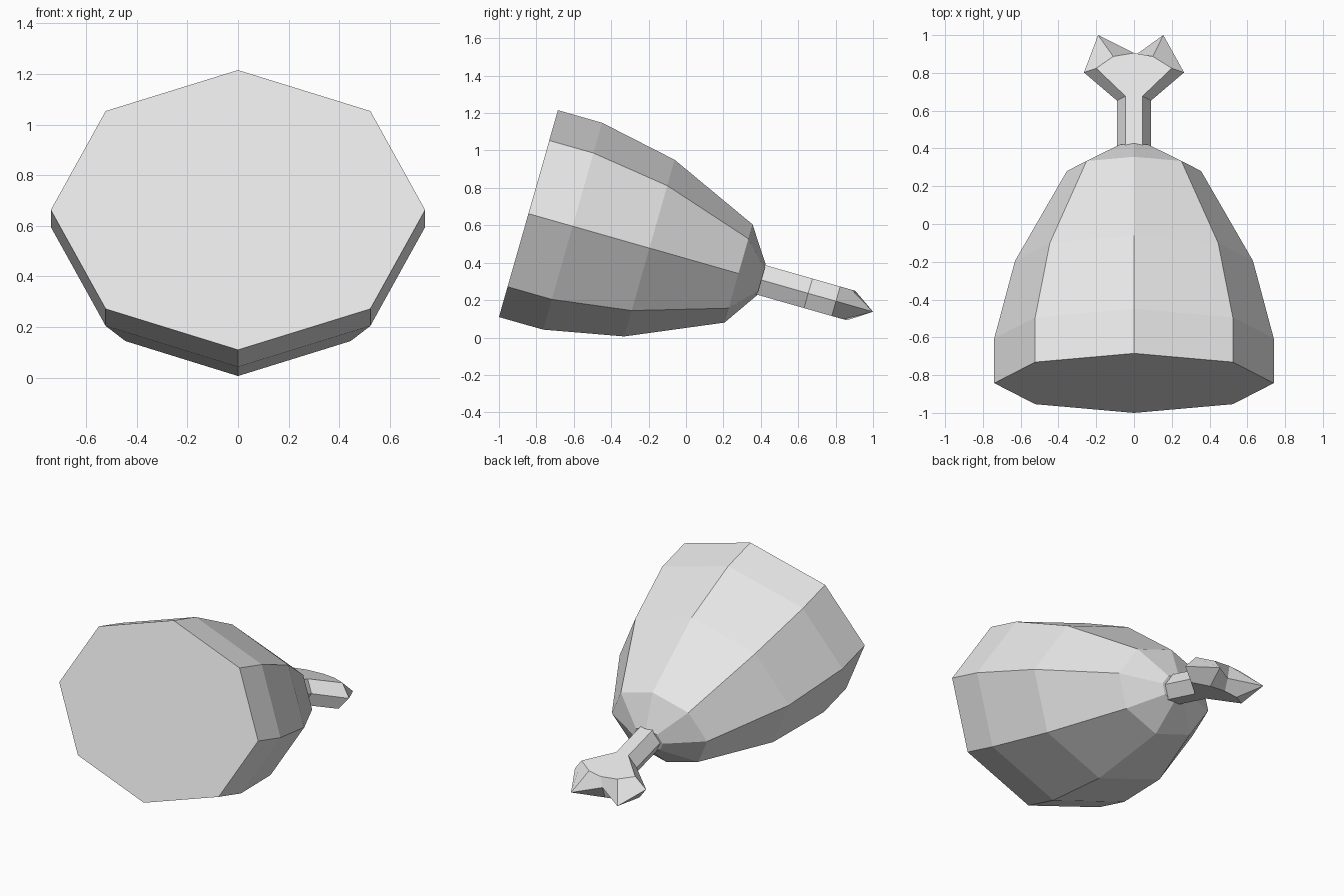
import bpy, bmesh, math
from mathutils import Matrix, Vector

cube = bpy.data.objects.get("Cube")
if cube:
    bpy.data.objects.remove(cube, do_unlink=True)

# One plain colour throughout
grey = bpy.data.materials.new("light_grey")
grey.use_nodes = True
grey.diffuse_color = (0.8, 0.8, 0.8, 1)
grey.node_tree.nodes["Principled BSDF"].inputs["Base Color"].default_value = (0.8, 0.8, 0.8, 1)

# Local frame: y runs along the leg from the cut face, tilted down to the bone
TILT = Matrix.Translation((0, -0.8425, 0.6625)) @ Matrix.Rotation(math.radians(-15.9), 4, "X")


def loft(name, rings, caps=True):
    """Skin equal-length closed rings and cap both ends."""
    bm = bmesh.new()
    loops = [[bm.verts.new(Vector(p)) for p in ring] for ring in rings]
    n = len(loops[0])
    for a, b in zip(loops, loops[1:]):
        for i in range(n):
            j = (i + 1) % n
            bm.faces.new((a[i], a[j], b[j], b[i]))
    bm.faces.new(loops[0])
    bm.faces.new(loops[-1])
    bmesh.ops.recalc_face_normals(bm, faces=bm.faces)
    mesh = bpy.data.meshes.new(name)
    bm.to_mesh(mesh)
    bm.free()
    mesh.materials.append(grey)
    obj = bpy.data.objects.new(name, mesh)
    obj.matrix_world = TILT
    bpy.context.collection.objects.link(obj)
    return obj


# Meat: eight-sided, wider than tall; (distance along, half width, half height)
profile = [(0, 0.74, 0.575), (0.246, 0.74, 0.575), (0.673, 0.63, 0.491),
           (1.168, 0.355, 0.273), (1.295, 0.11, 0.085)]
loft("meat", [[(w * math.sin(k * math.pi / 4), s, h * math.cos(k * math.pi / 4))
               for k in range(8)] for s, w, h in profile])


# Bone: flat top and bottom outlines around a wider, pointed middle outline
def outline(half, height, left_tip):
    right = [(x, s, height) for x, s in half]
    left = [(-x, s, height) for x, s in half[:-1]]
    left[3] = (-left_tip, half[3][1], height)
    return right + left[::-1]


flat = [(0.045, 1.25), (0.045, 1.556), (0.20, 1.71), (0.10, 1.775), (0, 1.794)]
middle = [(0.09, 1.25), (0.09, 1.555), (0.265, 1.71), (0.155, 1.916), (0, 1.8)]
loft("bone", [outline(flat, 0.082, 0.11), outline(middle, 0, 0.19),
              outline(flat, -0.082, 0.11)])
